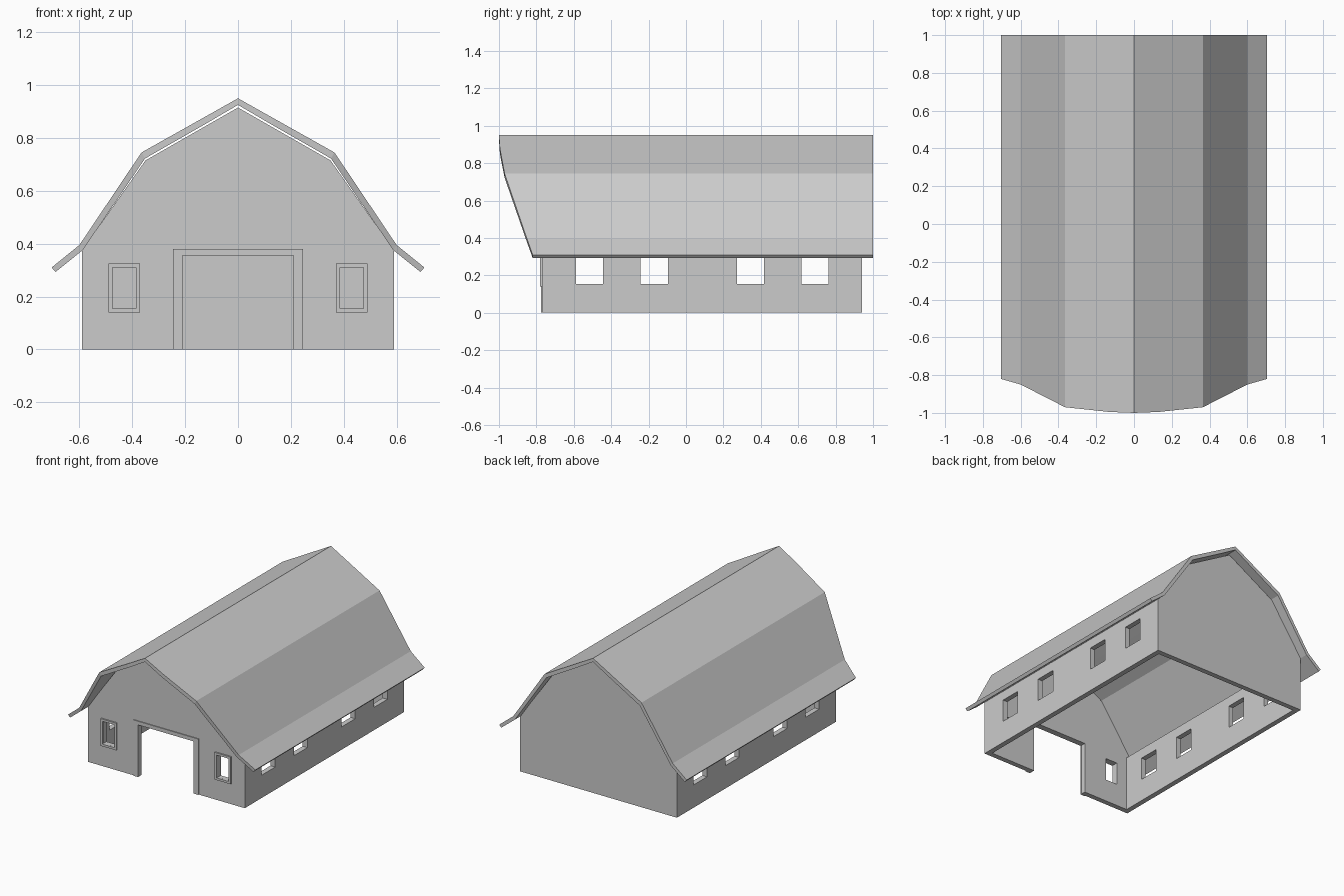
import bpy, bmesh
from mathutils import Matrix, Vector

cube = bpy.data.objects.get("Cube")
if cube:
    bpy.data.objects.remove(cube, do_unlink=True)

grey = bpy.data.materials.new("plain grey")
grey.use_nodes = True
colour = (0.6, 0.6, 0.6, 1)
grey.diffuse_color = colour
grey.node_tree.nodes["Principled BSDF"].inputs["Base Color"].default_value = colour

W, T = 0.59, 0.035            # half width and thickness of the walls
FRONT, BACK = -0.77, 0.94     # outer faces of the end walls
SILL, HEAD = 0.155, 0.31      # window opening heights


def finish(name, bm):
    bmesh.ops.recalc_face_normals(bm, faces=bm.faces)
    mesh = bpy.data.meshes.new(name)
    bm.to_mesh(mesh)
    bm.free()
    mesh.materials.append(grey)
    obj = bpy.data.objects.new(name, mesh)
    bpy.context.collection.objects.link(obj)
    return obj


def rect(a, b, low, high):
    return [(a, low), (b, low), (b, high), (a, high)]


def plate(name, loops, place, push):
    """Fill an outline with holes, thicken it along push."""
    bm = bmesh.new()
    edges = []
    for loop in loops:
        vs = [bm.verts.new(place(*p)) for p in loop]
        edges += [bm.edges.new((v, vs[i - 1])) for i, v in enumerate(vs)]
    bmesh.ops.triangle_fill(bm, edges=edges, use_beauty=True)
    ext = bmesh.ops.extrude_face_region(bm, geom=bm.faces[:], use_keep_orig=True)
    moved = [g for g in ext["geom"] if isinstance(g, bmesh.types.BMVert)]
    bmesh.ops.translate(bm, verts=moved, vec=Vector(push))
    return finish(name, bm)


def across(y):
    return lambda x, z: (x, y, z)


# Gable end walls
gable = [(W, 0), (W, 0.375), (0.35, 0.715), (0, 0.915),
         (-0.35, 0.715), (-W, 0.375), (-W, 0)]
door = [(-0.21, 0), (-0.21, 0.355), (0.21, 0.355), (0.21, 0)]
holes = [rect(s * 0.385, s * 0.475, SILL, HEAD) for s in (-1, 1)]
plate("front_wall", [gable + door] + holes, across(FRONT), (0, T, 0))
plate("back_wall", [gable], across(BACK), (0, -T, 0))

# Side walls with four windows each
windows = [rect(y - 0.0725, y + 0.0725, SILL, HEAD)
           for y in (-0.515, -0.17, 0.345, 0.69)]
for side, s in (("left", 1), ("right", -1)):
    plate(side + "_wall", [rect(FRONT + T, BACK - T, 0, 0.378)] + windows,
          lambda y, z: (s * W, y, z), (-s * T, 0, 0))
    # Front window frame
    plate(side + "_window_frame",
          [rect(s * 0.37, s * 0.49, 0.14, 0.325), rect(s * 0.385, s * 0.475, SILL, HEAD)],
          across(FRONT - 0.01), (0, 0.0099, 0))

# Door frame
plate("door_frame", [[(0.245, 0), (0.245, 0.38), (-0.245, 0.38), (-0.245, 0)] + door],
      across(FRONT - 0.006), (0, 0.0059, 0))

# Gambrel roof: outer and inner profile points, front edge raked back to the eaves
outer = [(0, 0.95), (0.13, 0.877), (0.365, 0.745), (0.60, 0.395), (0.705, 0.31)]
inner = [(0, 0.925), (0.13, 0.849), (0.352, 0.722), (0.587, 0.376), (0.69, 0.293)]
rake = [-1, -0.995, -0.97, -0.85, -0.82]


def sweep(points):
    half = list(zip(points, rake))
    return [(-x, z, y) for (x, z), y in half[:0:-1]] + [(x, z, y) for (x, z), y in half]


bm = bmesh.new()
rings = []
for (xo, zo, y), (xi, zi, _) in zip(sweep(outer), sweep(inner)):
    rings.append([bm.verts.new(p) for p in
                  ((xo, y, zo), (xo, 1, zo), (xi, 1, zi), (xi, y, zi))])
for a, b in zip(rings, rings[1:]):
    for i in range(4):
        j = (i + 1) % 4
        bm.faces.new((a[i], a[j], b[j], b[i]))
bm.faces.new(rings[0])
bm.faces.new(rings[-1])
finish("roof", bm)
